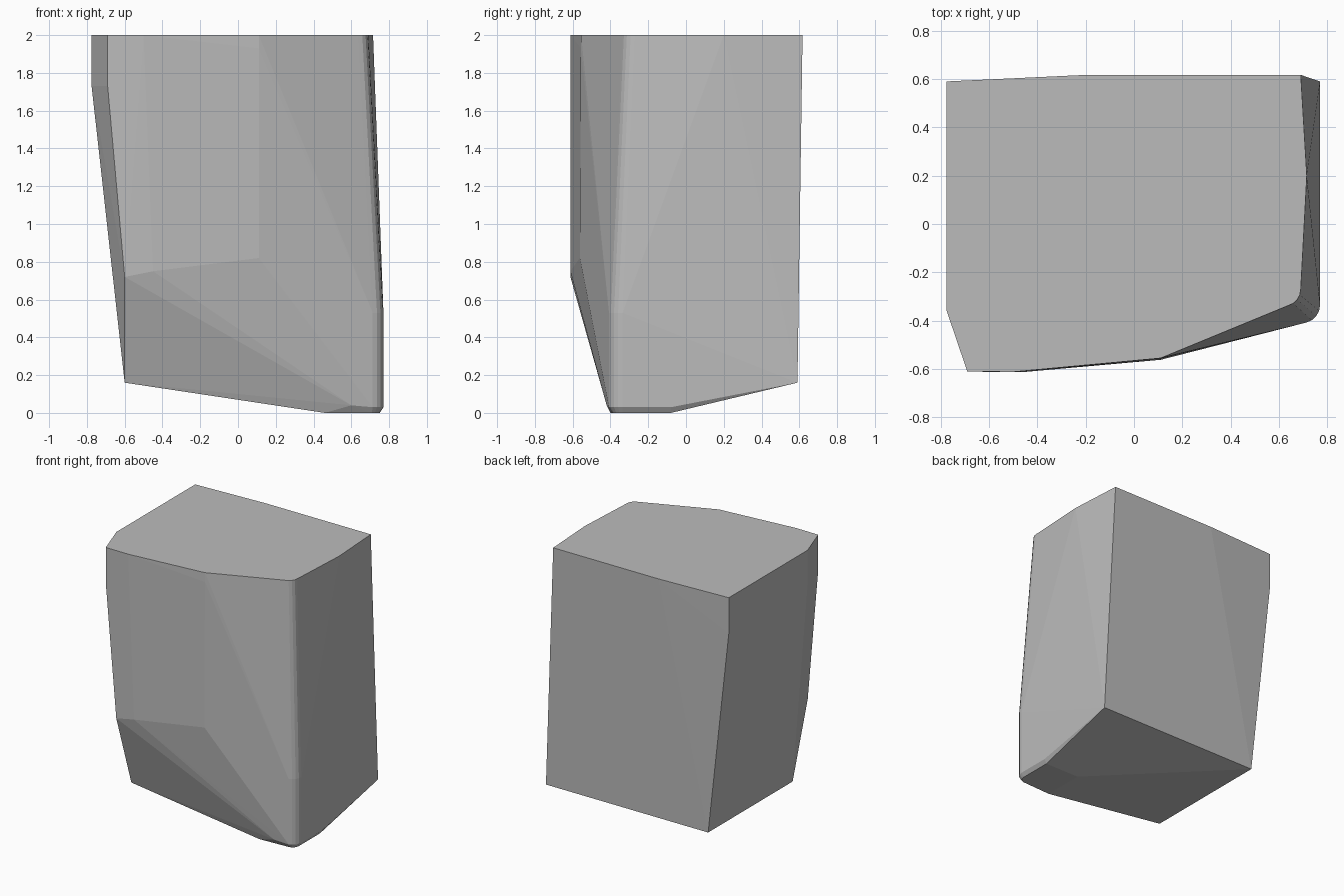
import bpy
import bmesh
from math import cos, sin, radians

default_cube = bpy.data.objects.get("Cube")
if default_cube:
    bpy.data.objects.remove(default_cube, do_unlink=True)


def make_material(name, color):
    material = bpy.data.materials.new(name)
    material.use_nodes = True
    material.diffuse_color = color
    shader = next(node for node in material.node_tree.nodes
                  if node.type == "BSDF_PRINCIPLED")
    shader.inputs["Base Color"].default_value = color
    return material


def ring(height, *outline):
    """Outline points that share one height."""
    return [(x, y, height) for x, y in outline]


def rounded_corner(center_x, center_y, radius, height, steps=4, sweep=-76):
    """Arc of points that rounds the front left corner."""
    angles = [radians(sweep * step / steps) for step in range(steps + 1)]
    return [(center_x + radius * cos(angle), center_y + radius * sin(angle), height)
            for angle in angles]


def hull_object(name, points, material):
    """Wrap the points in a faceted convex block."""
    mesh = bpy.data.meshes.new(name)
    bm = bmesh.new()
    for point in points:
        bm.verts.new(point)
    result = bmesh.ops.convex_hull(bm, input=bm.verts)
    loose = {item for item in result["geom_interior"] + result["geom_unused"]
             if isinstance(item, bmesh.types.BMVert)}
    bmesh.ops.delete(bm, geom=list(loose), context="VERTS")
    bmesh.ops.dissolve_limit(bm, angle_limit=radians(0.2),
                             verts=bm.verts, edges=bm.edges)
    bmesh.ops.recalc_face_normals(bm, faces=bm.faces)
    bm.to_mesh(mesh)
    bm.free()
    mesh.materials.append(material)
    block = bpy.data.objects.new(name, mesh)
    bpy.context.collection.objects.link(block)
    return block


# Flat top outline, with its rounded front left corner
top_edge = ring(2, (-.775, .59), (-.2, .617), (.69, .617), (.715, .2),
                (.11, -.555), (-.5, -.612), (-.69, -.61), (-.775, -.36))
top_corner = rounded_corner(.62, -.27, .07, 2)

# Upright part of the right side, before it tapers inward
right_shoulder = ring(1.73, (-.775, .59), (-.775, -.36), (-.69, -.61))

# Front bulge, above the lower sloping face
front_bulge = [(.11, -.557, 1.93), (.11, -.562, .82),
               (-.45, -.612, .75), (-.6, -.612, .72)]

# Widest part of the left side
left_corner = rounded_corner(.695, -.335, .075, .53)
lower_corner = rounded_corner(.695, -.335, .075, .03)

# Raised rim of the underside and its small flat foot
under_rim = ring(.16, (-.6, .59), (.77, .59), (-.6, -.43))
front_lip = [(.6, -.42, .04), (.77, -.08, .03)]
foot = ring(0, (.46, -.4), (.46, -.08), (.75, -.08))
foot_corner = rounded_corner(.695, -.335, .055, 0)

stone_grey = make_material("stone grey", (.5, .5, .5, 1))
hull_object("faceted_block",
            top_edge + top_corner + right_shoulder + front_bulge + left_corner
            + lower_corner + under_rim + front_lip + foot + foot_corner,
            stone_grey)
